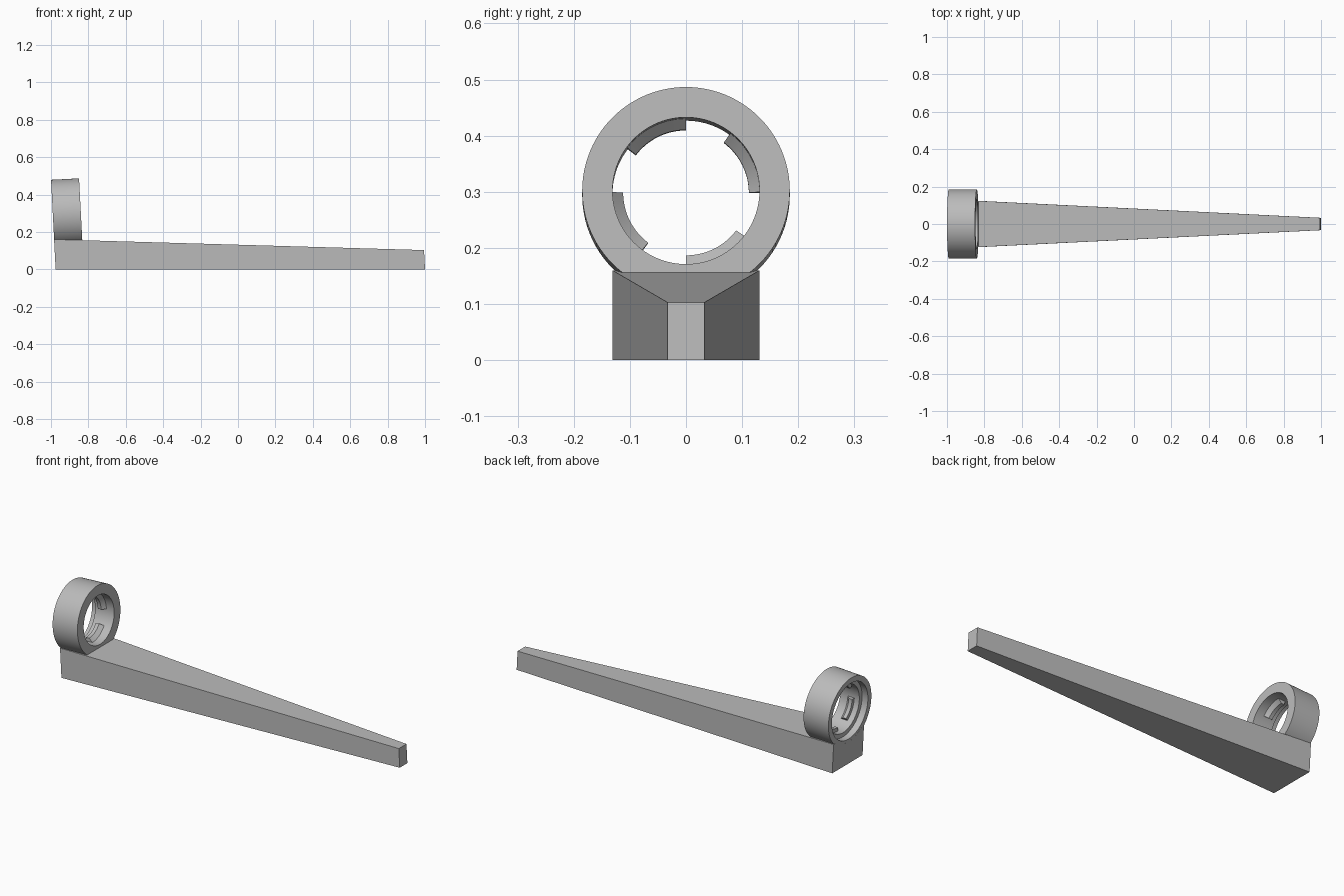
import bpy, bmesh
from math import radians, sin, cos, tan
from mathutils import Matrix

old = bpy.data.objects.get("Cube")
if old:
    bpy.data.objects.remove(old, do_unlink=True)

grey = bpy.data.materials.new("plain grey")
grey.use_nodes = True
grey.diffuse_color = (0.5, 0.5, 0.5, 1)
grey.node_tree.nodes["Principled BSDF"].inputs["Base Color"].default_value = (0.5, 0.5, 0.5, 1)

TILT = radians(3)
RING_FRAME = Matrix.Translation((-0.99, 0, 0.294)) @ Matrix.Rotation(-TILT, 4, 'Y')


def finish(name, bm, smooth=False):
    bmesh.ops.recalc_face_normals(bm, faces=bm.faces)
    mesh = bpy.data.meshes.new(name)
    bm.to_mesh(mesh)
    bm.free()
    mesh.materials.append(grey)
    obj = bpy.data.objects.new(name, mesh)
    bpy.context.collection.objects.link(obj)
    if smooth:
        bpy.ops.object.select_all(action='DESELECT')
        obj.select_set(True)
        bpy.context.view_layer.objects.active = obj
        bpy.ops.object.shade_smooth_by_angle(angle=radians(30))
    return obj


def lathe(name, profile, start=0, span=360, steps=96):
    """Sweep a closed (axial, radius) profile around the ring axis."""
    bm = bmesh.new()
    full = span == 360
    rows = []
    for i in range(steps if full else steps + 1):
        a = radians(start + span * i / steps)
        rows.append([bm.verts.new((x, r * cos(a), r * sin(a))) for x, r in profile])
    n = len(profile)
    for i in range(steps):
        p, q = rows[i], rows[(i + 1) % len(rows)]
        for j in range(n):
            k = (j + 1) % n
            bm.faces.new((p[j], p[k], q[k], q[j]))
    if not full:
        bm.faces.new(rows[0])
        bm.faces.new(rows[-1])
    bm.transform(RING_FRAME)
    return finish(name, bm, True)


# Tapered arm with leaning end faces
bm = bmesh.new()
ends = []
for x, half, top in ((-0.975, 0.131, 0.16), (1.0, 0.033, 0.103)):
    lean = x - top * tan(TILT)
    ends.append([bm.verts.new(v) for v in
                 ((x, -half, 0), (x, half, 0), (lean, half, top), (lean, -half, top))])
a, b = ends
for i in range(4):
    j = (i + 1) % 4
    bm.faces.new((a[i], a[j], b[j], b[i]))
bm.faces.new(a)
bm.faces.new(b)
arm = finish("tapered_arm", bm)

# Ring with a wider recess at the back
OUTER, BORE, RECESS, LENGTH, DEPTH = 0.185, 0.131, 0.155, 0.15, 0.035
lathe("mount_ring", [(0, OUTER), (LENGTH, OUTER), (LENGTH, BORE),
                     (DEPTH, BORE), (DEPTH, RECESS), (0, RECESS)])

# Open the arm where the recess passes through it
bm = bmesh.new()
bmesh.ops.create_cone(bm, cap_ends=True, segments=96, radius1=0.17, radius2=0.17, depth=0.2)
bm.transform(RING_FRAME @ Matrix.Translation((DEPTH + 0.005 - 0.1, 0, 0))
             @ Matrix.Rotation(radians(90), 4, 'Y'))
cutter = finish("recess_cutter", bm)
cutter.hide_render = True
cutter.hide_set(True)
cut = arm.modifiers.new("recess", 'BOOLEAN')
cut.operation = 'DIFFERENCE'
cut.solver = 'EXACT'
cut.object = cutter

# Four locking lugs with sloped fronts
for i in range(4):
    lathe(f"locking_lug_{i + 1}", [(0.065, 0.135), (0.065, 0.112), (0.085, 0.112),
                                   (0.104, BORE), (0.104, 0.135)], 90 * i, 53, 16)
